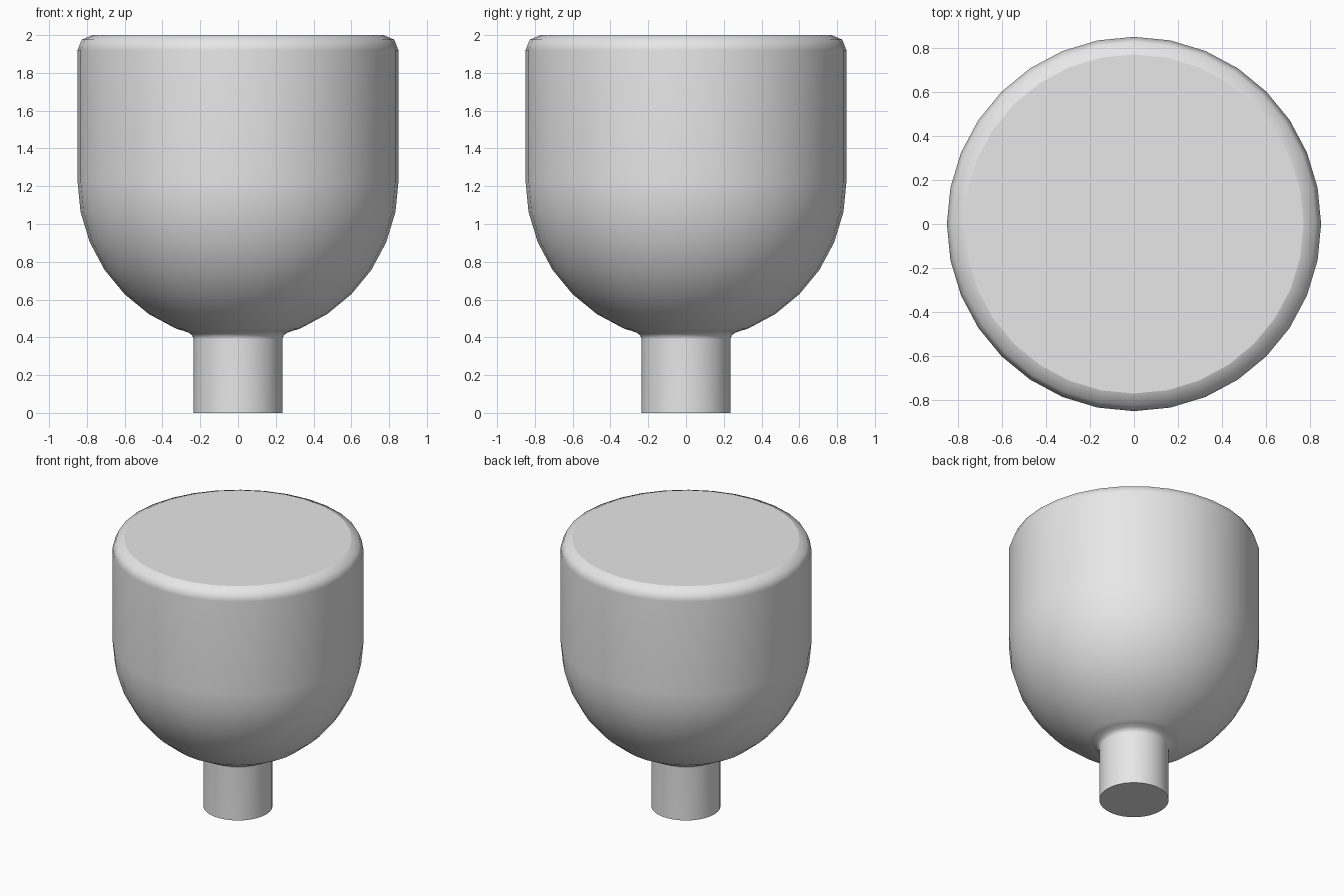
import bpy
import bmesh
from math import cos, sin, radians, pi

cube = bpy.data.objects.get("Cube")
if cube:
    bpy.data.objects.remove(cube, do_unlink=True)

SIDES = 32
RADIUS, CENTRE_Z = 0.85, 1.23   # rounded bowl
BEVEL, TOP = 0.08, 2.0          # softened top rim
STEM = 0.235

grey = bpy.data.materials.new("plain grey")
grey.use_nodes = True
colour = (0.8, 0.8, 0.8, 1)
grey.diffuse_color = colour
grey.node_tree.nodes["Principled BSDF"].inputs["Base Color"].default_value = colour

# Stem and the fillet under the bowl
profile = [(STEM, 0), (STEM, 0.39), (0.242, 0.41), (0.26, 0.424), (0.29, 0.435)]
# Bowl, from near the stem up to its equator
for step in range(6, -1, -1):
    a = step * pi / 16
    profile.append((RADIUS * cos(a), CENTRE_Z - RADIUS * sin(a)))
# Rounded top rim
for degrees in (0, 45, 90):
    a = radians(degrees)
    profile.append((RADIUS - BEVEL + BEVEL * cos(a), TOP - BEVEL + BEVEL * sin(a)))

# Revolve the profile and cap both ends
bm = bmesh.new()
rings = [[bm.verts.new((r * cos(2 * pi * i / SIDES), r * sin(2 * pi * i / SIDES), z))
          for i in range(SIDES)] for r, z in profile]
for low, high in zip(rings, rings[1:]):
    for i in range(SIDES):
        j = (i + 1) % SIDES
        bm.faces.new((low[i], low[j], high[j], high[i])).smooth = True
for cap in (rings[0][::-1], rings[-1]):
    face = bm.faces.new(cap)
    for edge in face.edges:
        edge.smooth = False

mesh = bpy.data.meshes.new("knob")
bm.to_mesh(mesh)
bm.free()
mesh.materials.append(grey)
knob = bpy.data.objects.new("knob", mesh)
bpy.context.collection.objects.link(knob)

# Keep the long wall and stem evenly shaded beside their narrow rounds
weighted = knob.modifiers.new("even shading", "WEIGHTED_NORMAL")
weighted.keep_sharp = True
